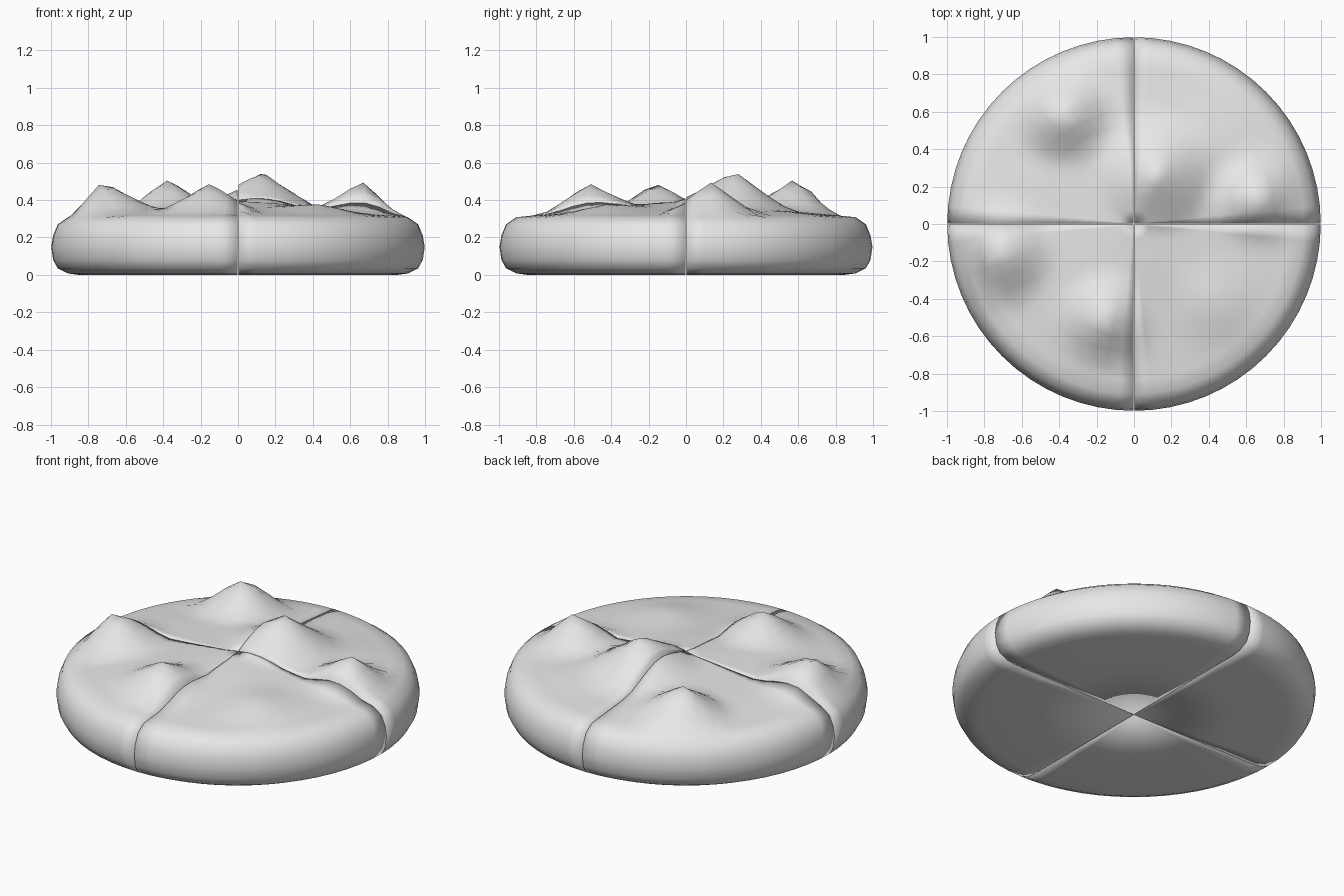
import bpy, bmesh, math

if "Cube" in bpy.data.objects:
    bpy.data.objects.remove(bpy.data.objects["Cube"])

# One flat colour
clay = bpy.data.materials.new("light_grey")
clay.diffuse_color = (0.8, 0.8, 0.8, 1)
clay.use_nodes = True
clay.node_tree.nodes["Principled BSDF"].inputs["Base Color"].default_value = clay.diffuse_color

ARCS, GAP = 16, 0.003
# Small peaks: x, y, height above the dome, width
PEAKS = [(0.12, 0.26, 0.18, 0.32), (-0.38, 0.59, 0.18, 0.27),
         (-0.72, -0.16, 0.17, 0.29), (-0.15, -0.52, 0.14, 0.26),
         (0.66, 0.13, 0.17, 0.25), (0.42, -0.42, 0.03, 0.25)]
# Rim and underside profile: radius, z
RIM = [(0.91, 0.308), (0.965, 0.27), (0.99, 0.21), (1.0, 0.15), (0.99, 0.08),
       (0.965, 0.035), (0.91, 0.008), (0.85, 0.0), (0.5, 0.0)]


def top_height(x, y, sx, sy):
    """Gentle dome with cone-like peaks, lower where a peak spills over a cut."""
    r = math.hypot(x, y)
    z = 0.308 + 0.075 * (1 - (r / 0.91) ** 2) ** 1.3
    fade = min(1, max(0, (0.91 - r) / 0.15))
    z += 0.008 * fade * math.sin(7 * x + 1) * math.cos(6 * y)
    for px, py, h, w in PEAKS:
        same = px * sx > 0 and py * sy > 0
        t = max(0, 1 - math.hypot(x - px, y - py) / w)
        z += h * (1 if same else 0.75) * t ** 1.15 * min(1, fade * 1.5)
    return z


def quarter(name, start, sx, sy):
    """Closed quarter wedge: top rings, rounded rim, underside and two cut walls."""
    bm = bmesh.new()
    ox, oy = sx * GAP, sy * GAP
    n = 12
    rings = [(0.91 * i / n, None) for i in range(1, n)] + RIM
    grid = []
    for r, z in rings:
        row = []
        for j in range(ARCS + 1):
            a = start + math.pi / 2 * j / ARCS
            x, y = r * math.cos(a), r * math.sin(a)
            h = top_height(x, y, sx, sy) if z is None else z
            s = 1 - GAP * 1.0
            row.append(bm.verts.new((x * s + ox * (1 - r), y * s + oy * (1 - r), h)))
            # keep the cut faces a hair away from the neighbouring quarter
            v = row[-1]
            v.co.x = sx * max(sx * v.co.x, GAP)
            v.co.y = sy * max(sy * v.co.y, GAP)
        grid.append(row)
    top = bm.verts.new((ox, oy, top_height(0, 0, sx, sy)))
    base = bm.verts.new((ox, oy, 0))
    for j in range(ARCS):
        bm.faces.new((top, grid[0][j], grid[0][j + 1]))
        bm.faces.new((base, grid[-1][j + 1], grid[-1][j]))
        for a, b in zip(grid, grid[1:]):
            bm.faces.new((a[j], b[j], b[j + 1], a[j + 1]))
    bm.faces.new([top, base] + [row[0] for row in reversed(grid)])
    bm.faces.new([base, top] + [row[-1] for row in grid])
    bmesh.ops.recalc_face_normals(bm, faces=bm.faces)
    for f in bm.faces:
        f.smooth = True
    me = bpy.data.meshes.new(name)
    bm.to_mesh(me)
    bm.free()
    me.materials.append(clay)
    ob = bpy.data.objects.new(name, me)
    bpy.context.collection.objects.link(ob)


# Four wedges around the centre
for k, (name, sx, sy) in enumerate([("back_right_quarter", 1, 1), ("back_left_quarter", -1, 1),
                                    ("front_left_quarter", -1, -1), ("front_right_quarter", 1, -1)]):
    quarter(name, k * math.pi / 2, sx, sy)
